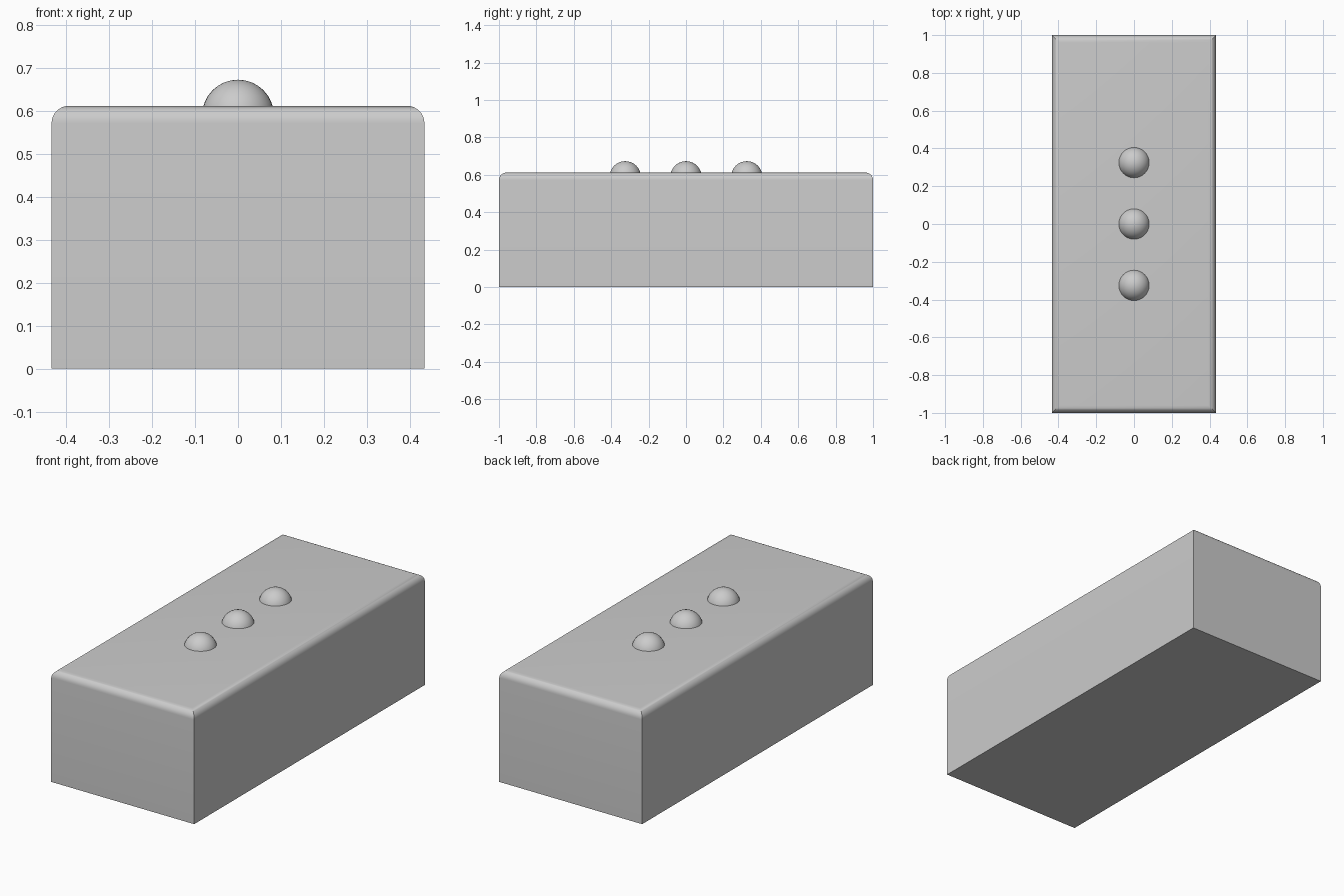
import bpy
import bmesh

cube = bpy.data.objects.get("Cube")
if cube:
    bpy.data.objects.remove(cube, do_unlink=True)

WIDTH, LENGTH, HEIGHT = 0.868, 2.0, 0.612
EDGE_RADIUS = 0.04
STUD_RADIUS, STUD_Z, STUD_SPACING = 0.084, 0.589, 0.325

grey = bpy.data.materials.new("plain grey")
grey.use_nodes = True
colour = (0.6, 0.6, 0.6, 1.0)
grey.diffuse_color = colour
grey.node_tree.nodes["Principled BSDF"].inputs["Base Color"].default_value = colour


def finish(obj, name):
    """Name the active object, colour it and smooth its rounded faces."""
    obj.name = obj.data.name = name
    obj.data.materials.append(grey)
    bpy.ops.object.shade_smooth_by_angle(angle=0.6)


# Block with sharp sides and rounded top edges
bpy.ops.mesh.primitive_cube_add(size=1, location=(0, 0, HEIGHT / 2))
block = bpy.context.object
block.scale = (WIDTH, LENGTH, HEIGHT)
bpy.ops.object.transform_apply(location=True, scale=True)
bm = bmesh.new()
bm.from_mesh(block.data)
top_z = max(v.co.z for v in bm.verts)
top_edges = [e for e in bm.edges if all(v.co.z > top_z - 0.001 for v in e.verts)]
bmesh.ops.bevel(bm, geom=top_edges, offset=EDGE_RADIUS, segments=8,
                profile=0.5, affect='EDGES')
bm.to_mesh(block.data)
bm.free()
finish(block, "block")

# Row of three domed studs sunk into the top
for label, step in (("front", -1), ("middle", 0), ("back", 1)):
    bpy.ops.mesh.primitive_uv_sphere_add(
        segments=32, ring_count=16, radius=STUD_RADIUS,
        location=(0, step * STUD_SPACING, STUD_Z))
    finish(bpy.context.object, label + "_stud")
